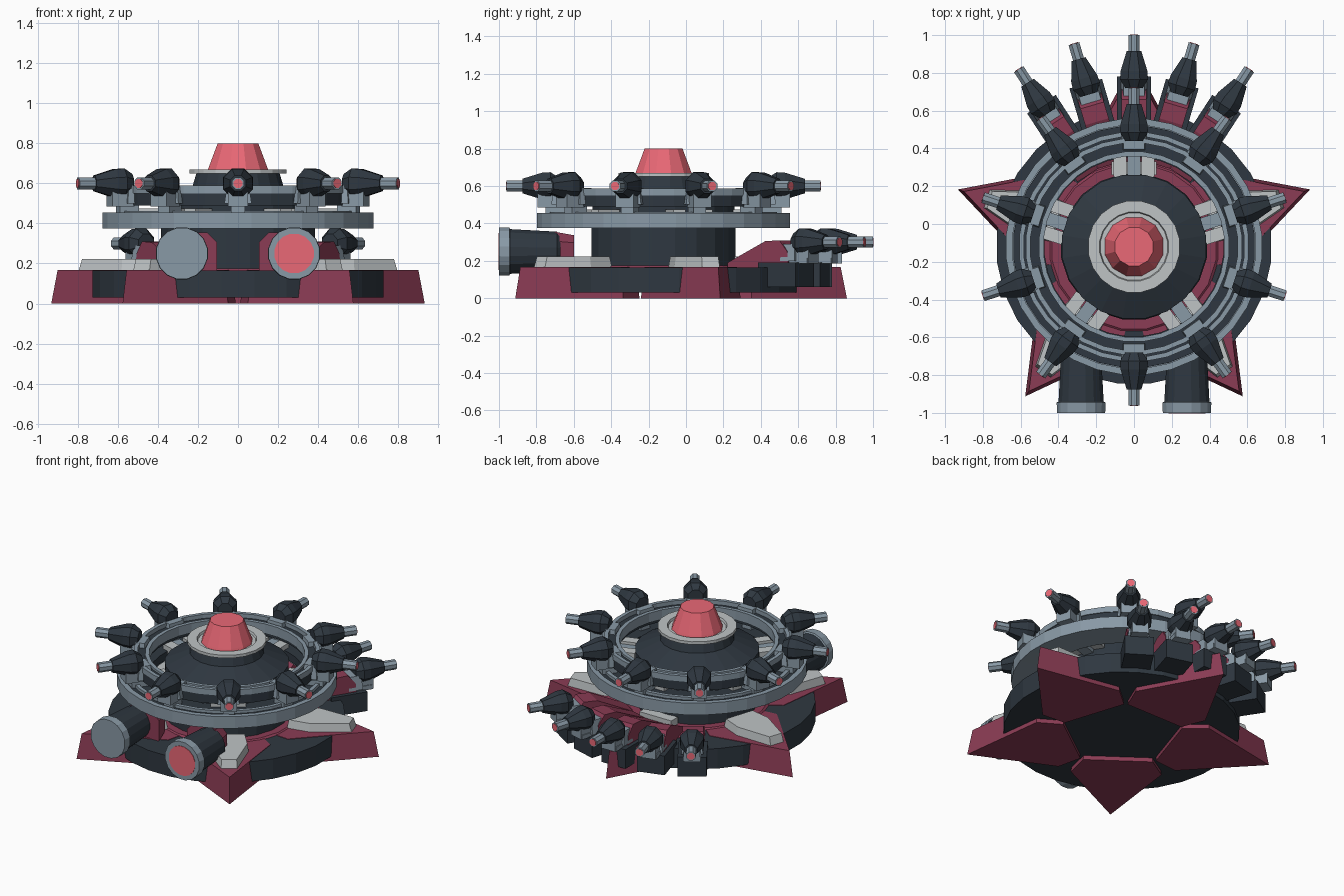
import bpy, bmesh
from math import pi, cos, sin, radians
from mathutils import Matrix, Vector

if "Cube" in bpy.data.objects:
    bpy.data.objects.remove(bpy.data.objects["Cube"])

AX = Matrix.Translation((0, -0.12, 0))          # turret axis


def mat(name, c):
    m = bpy.data.materials.new(name)
    m.diffuse_color = (*c, 1)
    m.use_nodes = True
    m.node_tree.nodes["Principled BSDF"].inputs["Base Color"].default_value = m.diffuse_color
    return m


DARK = mat("dark_steel", (0.028, 0.039, 0.052))
GREY = mat("blue_grey", (0.25, 0.32, 0.38))
PALE = mat("pale_plate", (0.52, 0.55, 0.56))
WINE = mat("wine_red", (0.26, 0.045, 0.09))
GLOW = mat("glow_red", (0.82, 0.14, 0.18))


def finish(bm, name, m, mx):
    bmesh.ops.remove_doubles(bm, verts=bm.verts, dist=1e-5)
    bmesh.ops.recalc_face_normals(bm, faces=bm.faces)
    me = bpy.data.meshes.new(name)
    bm.to_mesh(me)
    bm.free()
    me.materials.append(m)
    ob = bpy.data.objects.new(name, me)
    ob.matrix_world = mx
    bpy.context.collection.objects.link(ob)
    return ob


def lathe(name, prof, n, m, mx=AX, closed=False):
    """Revolve (radius, height) points about local z; closed = hollow ring."""
    bm = bmesh.new()
    rings = [[bm.verts.new((r * cos(2 * pi * (i + .5) / n), r * sin(2 * pi * (i + .5) / n), z))
              for i in range(n)] for r, z in prof]
    pairs = list(zip(rings, rings[1:])) + ([(rings[-1], rings[0])] if closed else [])
    for a, b in pairs:
        for i in range(n):
            j = (i + 1) % n
            bm.faces.new((a[i], a[j], b[j], b[i]))
    if not closed:
        bm.faces.new(rings[0])
        bm.faces.new(rings[-1])
    return finish(bm, name, m, mx)


def slab(name, pts, z0, z1, m, mx=AX, top=1.0, pivot=(0, 0)):
    """Extrude a plan outline from z0 to z1, scaling the top about pivot."""
    bm = bmesh.new()
    p = Vector(pivot)
    a = [bm.verts.new((x, y, z0)) for x, y in pts]
    b = [bm.verts.new((*(p + (Vector(q) - p) * top), z1)) for q in pts]
    bm.faces.new(a)
    bm.faces.new(b)
    for i in range(len(pts)):
        j = (i + 1) % len(pts)
        bm.faces.new((a[i], a[j], b[j], b[i]))
    return finish(bm, name, m, mx)


def mirror_y(half):
    return half + [(x, -y) for x, y in reversed(half) if y]


def box(name, x0, x1, hw, z0, z1, m, mx=AX, top=1.0):
    return slab(name, [(x0, -hw), (x1, -hw), (x1, hw), (x0, hw)], z0, z1, m, mx,
                top, ((x0 + x1) / 2, 0))


def spin(deg):
    return AX @ Matrix.Rotation(radians(deg), 4, 'Z')


def gun(prefix, deg, tip, z):
    """Radial gun: tapered body, barrel, glowing muzzle and low saddle."""
    mx = spin(deg)
    ax = mx @ Matrix.Translation((tip, 0, z)) @ Matrix.Rotation(pi / 2, 4, 'Y')
    lathe(prefix + "_body", [(.05, -.28), (.08, -.235), (.077, -.19), (.042, -.085)], 8, DARK, ax)
    lathe(prefix + "_barrel", [(.032, -.12), (.032, 0)], 8, GREY, ax)
    lathe(prefix + "_muzzle", [(.024, -.01), (.024, .003)], 8, GLOW, ax)
    box(prefix + "_saddle", tip - .28, tip - .165, .05, z - .115, z - .04, GREY, mx)
    box(prefix + "_clamp", tip - .335, tip - .24, .068, z - .1, z - .01, GREY, mx, .8)


# base disc and hub
lathe("base_disc", [(.73, .03), (.73, .165)], 28, DARK)
lathe("hub_foot", [(.38, .16), (.46, .16), (.44, .175), (.38, .175)], 20, WINE, closed=True)
lathe("hub_column", [(.39, .16), (.39, .38), (.37, .48)], 20, DARK)
lathe("hub_cap", [(.385, .455), (.385, .515), (.23, .585), (.21, .65)], 20, DARK)
lathe("collar", [(.15, .65), (.245, .65), (.245, .67), (.185, .67), (.18, .655), (.15, .655)],
      20, PALE, closed=True)
lathe("beacon", [(.165, .64), (.155, .67), (.105, .80)], 12, GLOW)

# star-shaped feet, pale armour plates and ring spokes with pale cheeks
foot = mirror_y([(.315, .215), (.47, .28), (.98, 0)])
plate = mirror_y([(.42, .11), (.57, .125), (.82, .05)])
for k in range(5):
    mx = spin(90 + 72 * k)
    slab("star_foot", foot, 0, .168, WINE, mx, .93, (.5, 0))
    if k:
        slab("foot_plate", plate, .165, .222, PALE, mx, .93, (.58, 0))
    else:
        box("rear_foot_plate", .38, .45, .12, .165, .222, PALE, mx)
    box("ring_spoke", .36, .56, .035, .39, .46, GREY, mx)
    for s in (-1, 1):
        box("spoke_cheek", .37, .51, .034, .41, .475, PALE,
            mx @ Matrix.Translation((0, s * .075, 0)))

# main turret ring and gun ring
lathe("main_ring", [(.48, .38), (.68, .375), (.68, .455), (.645, .455), (.645, .435), (.48, .435)],
      32, GREY, closed=True)
lathe("main_ring_groove", [(.475, .39), (.642, .43), (.642, .443), (.475, .443)], 32, DARK, closed=True)
lathe("main_ring_rib", [(.585, .44), (.61, .44), (.61, .462), (.585, .462)], 32, GREY, closed=True)
lathe("gun_ring_base", [(.49, .49), (.57, .49), (.57, .56), (.49, .56)], 32, DARK, closed=True)
for r0, r1, z0, z1 in ((.55, .575, .55, .588), (.48, .505, .51, .575)):
    lathe("gun_ring_lip", [(r0, z0), (r1, z0), (r1, z1), (r0, z1)], 32, GREY, closed=True)

# ten upper guns with posts
for k in range(10):
    a = 90 + 36 * k
    gun("upper_gun", a, .84, .60)
    box("gun_post", .53, .63, .035, .44, .52, GREY, spin(a))

# five rear guns on boxes with sloping braces
for k in range(-2, 3):
    a = 90 + 16.5 * k
    mx = spin(a)
    gun("rear_gun", a, 1.12, .30)
    box("rear_box", .66, .90, .09, .06, .19, DARK, mx)
    box("rear_saddle_base", .70, .95, .055, .185, .215, GREY, mx)
    side = mx @ Matrix.Rotation(pi / 2, 4, 'X')
    slab("rear_brace", [(.45, .165), (.84, .165), (.83, .25), (.78, .31), (.69, .305), (.45, .19)],
         -.065, .065, WINE, side)

# two front thrusters: right one lit
for s in (-1, 1):
    eng = Matrix.Translation((s * .28, -1.0, .25)) @ Matrix.Rotation(-pi / 2, 4, 'X')
    lathe("thruster_rim", [(.13, 0), (.132, .055), (.12, .06)], 16, GREY, eng)
    lathe("thruster_body", [(.122, .055), (.108, .31), (.09, .33)], 16, DARK, eng)
    if s > 0:
        lathe("thruster_glow", [(.1, -.003), (.1, .02)], 16, GLOW, eng)
    mount = Matrix.Translation((s * .235, -.70, .265)) @ Matrix.Rotation(-pi / 2, 4, 'X')
    slab("thruster_mount", [(-.13, -.04), (-.08, -.09), (.08, -.09), (.13, -.04),
                            (.13, .1), (-.13, .1)], 0, .10, WINE, mount, .8)
